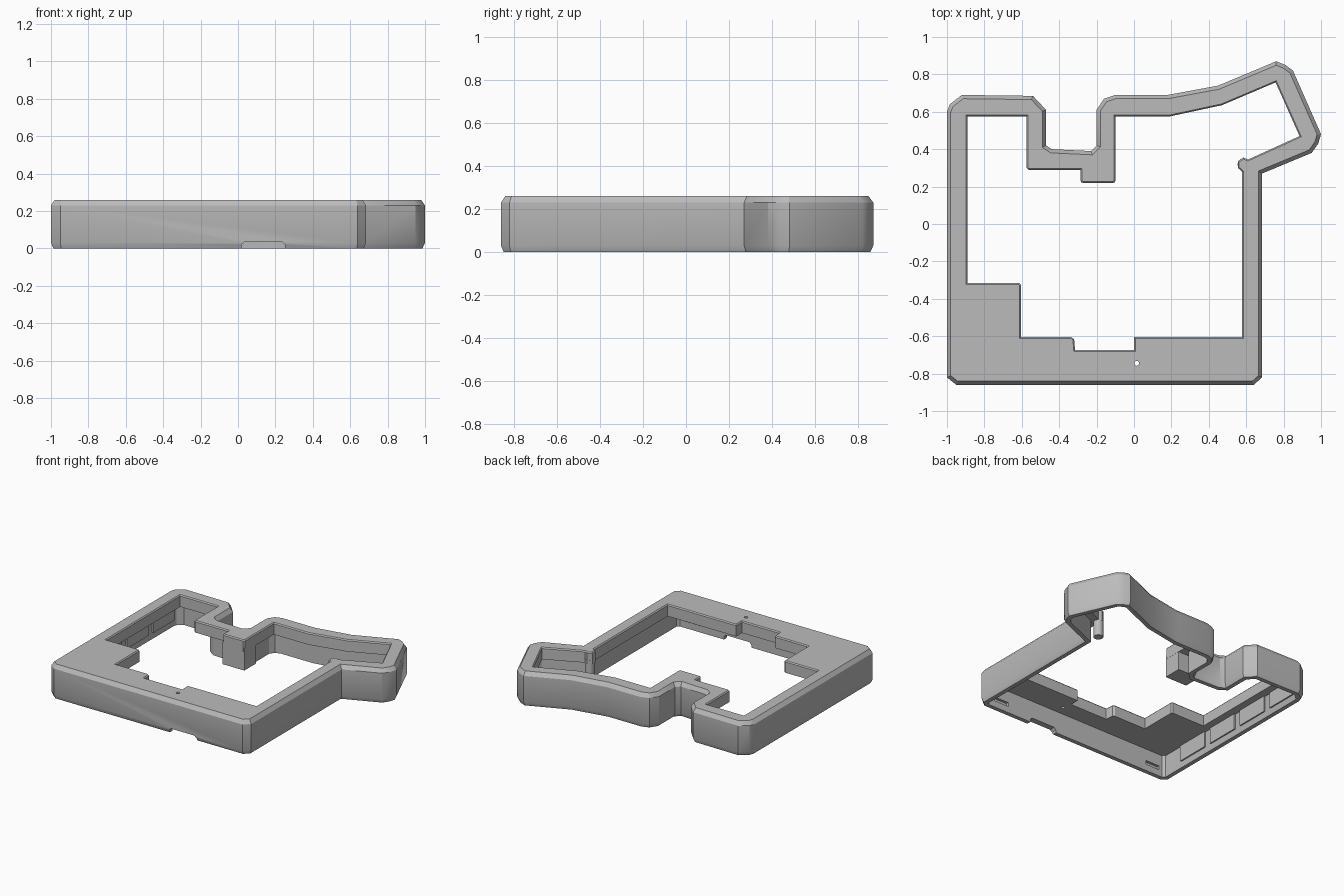
import bpy, bmesh, math
from mathutils import Vector

if "Cube" in bpy.data.objects:
    bpy.data.objects.remove(bpy.data.objects["Cube"], do_unlink=True)

GREY = (0.5, 0.5, 0.5, 1)
grey = bpy.data.materials.new("plain grey")
grey.use_nodes = True
grey.diffuse_color = GREY
grey.node_tree.nodes["Principled BSDF"].inputs["Base Color"].default_value = GREY

HEIGHT, CAVITY_TOP, WALL = 0.26, 0.17, 0.045


def inset(points, d):
    """Mitred inset of a counter-clockwise outline (negative d grows it)."""
    out = []
    for i, p in enumerate(points):
        a = (p - points[i - 1]).normalized()
        b = (points[(i + 1) % len(points)] - p).normalized()
        na, nb = Vector((-a.y, a.x)), Vector((-b.y, b.x))
        out.append(p + (na + nb) * (d / (1 + na.dot(nb))))
    return out


def loft(name, outline, levels):
    """Closed solid from one outline, with (z, inset) for each level."""
    pts = [Vector(p) for p in outline]
    area = sum(pts[i - 1].cross(pts[i]) for i in range(len(pts)))
    if area < 0:
        pts.reverse()
    bm = bmesh.new()
    rings = [[bm.verts.new((p.x, p.y, z)) for p in inset(pts, d)] for z, d in levels]
    n = len(pts)
    for lo, hi in zip(rings, rings[1:]):
        for i in range(n):
            j = (i + 1) % n
            bm.faces.new((lo[i], lo[j], hi[j], hi[i]))
    bm.faces.new(rings[0][::-1])
    bm.faces.new(rings[-1])
    mesh = bpy.data.meshes.new(name)
    bm.to_mesh(mesh)
    bm.free()
    mesh.materials.append(grey)
    obj = bpy.data.objects.new(name, mesh)
    bpy.context.collection.objects.link(obj)
    return obj


def rect(x0, x1, y0, y1):
    return [(x0, y0), (x1, y0), (x1, y1), (x0, y1)]


def circle(x, y, r, n):
    return [(x + r * math.cos(math.tau * i / n), y + r * math.sin(math.tau * i / n))
            for i in range(n)]


# Outer plan of the case
outer = [(-1, -.82), (-.95, -.86), (.64, -.86), (.685, -.82), (.685, .27),
         (.95, .38), (.985, .43), (1, .48), (.85, .82), (.81, .85), (.76, .87),
         (.45, .74), (.18, .69), (-.1, .69), (-.16, .67), (-.2, .61),
         (-.2, .42), (-.23, .39), (-.44, .4), (-.47, .42), (-.47, .61),
         (-.54, .685), (-.92, .69), (-.985, .64), (-1, .6)]

# Window through the top plate
window = [(-.89, .575), (-.575, .575), (-.575, .3), (-.565, .29), (-.285, .29),
          (-.285, .23), (-.275, .22), (-.11, .22), (-.1, .23), (-.1, .575),
          (.19, .575), (.47, .635), (.757, .757), (.885, .47), (.61, .345),
          (.585, .355), (.555, .335), (.555, .3), (.578, .28), (.578, -.605),
          (0, -.605), (0, -.675), (-.315, -.675), (-.32, -.615), (-.335, -.605),
          (-.605, -.605), (-.605, -.325), (-.615, -.315), (-.89, -.315)]

case = loft("case_shell", outer, [(0, .013), (.03, 0), (HEIGHT - .03, 0), (HEIGHT, .02)])

cutters = [
    loft("cavity_cutter", outer, [(-.1, WALL), (CAVITY_TOP, WALL)]),
    loft("window_cutter", window, [(-.2, 0), (HEIGHT - .008, 0), (HEIGHT + .002, -.009)]),
    loft("port_cutter", rect(.02, .25, -.95, -.78), [(-.1, 0), (.02, 0), (.037, .015)]),
    loft("pinhole_cutter", circle(.015, -.745, .013, 16), [(.1, 0), (.3, 0)]),
]
for x in (-.85, .51):
    cutters.append(loft("clip_slot_cutter", rect(x - .06, x + .06, -.835, -.8),
                        [(.05, 0), (.08, 0)]))

# Hollow out the shell
for c in cutters:
    c.hide_render = True
    mod = case.modifiers.new(c.name, 'BOOLEAN')
    mod.operation, mod.solver, mod.object = 'DIFFERENCE', 'EXACT', c
bpy.context.view_layer.update()
graph = bpy.context.evaluated_depsgraph_get()
result = bpy.data.meshes.new_from_object(case.evaluated_get(graph))
case.modifiers.clear()
case.data = result
for c in cutters:
    bpy.data.objects.remove(c, do_unlink=True)

# Solid block under the back tab, and the round post at the inner corner
parts = [
    case,
    loft("tab_block", rect(-.284, -.101, .221, .36), [(.03, 0), (.2, 0)]),
    loft("corner_post", circle(.588, .318, .034, 20), [(.05, 0), (.2, 0)]),
]

# Shallow pads along the inside of the right-hand wall
for i in range(4):
    y = -.5 + .32 * i
    parts.append(loft("wall_pad", rect(-.96, -.945, y - .13, y + .13), [(.05, 0), (.18, 0)]))

# Smooth the gentle turns only
bpy.ops.object.select_all(action='DESELECT')
for p in parts:
    p.select_set(True)
bpy.context.view_layer.objects.active = case
bpy.ops.object.shade_smooth_by_angle(angle=math.radians(30))
